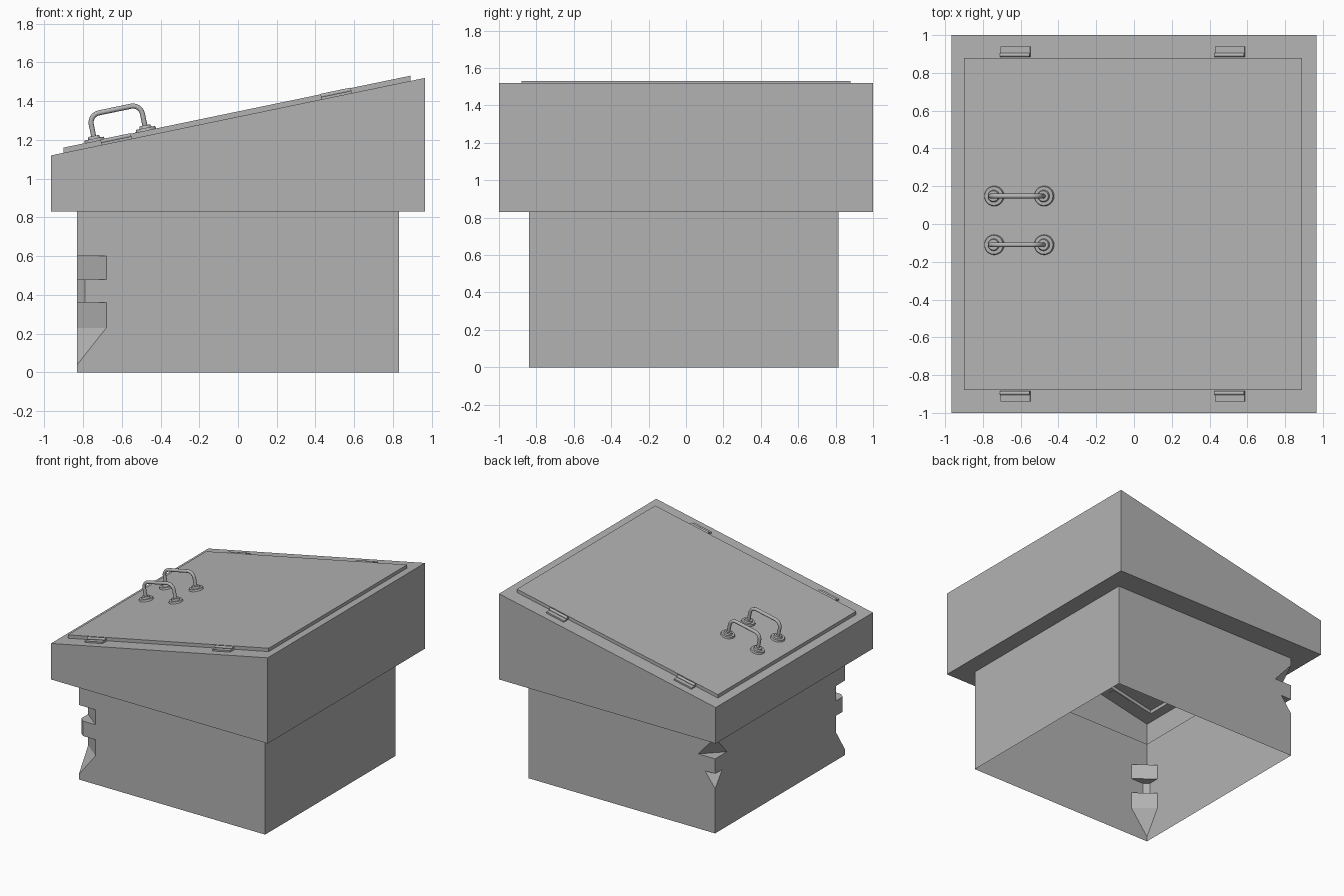
import bpy, bmesh, math
from mathutils import Matrix, Vector

cube = bpy.data.objects.get("Cube")
if cube:
    bpy.data.objects.remove(cube, do_unlink=True)

GREY = (0.45, 0.45, 0.45, 1)
metal = bpy.data.materials.new("plain_grey")
metal.use_nodes = True
metal.diffuse_color = GREY
metal.node_tree.nodes["Principled BSDF"].inputs["Base Color"].default_value = GREY

SLOPE = math.atan2(0.4, 1.93)
# Frame lying in the sloped roof: local z points away from it
ROOF = Matrix.Translation((0, 0, 1.32)) @ Matrix.Rotation(-SLOPE, 4, 'Y')


def finish(name, bm, smooth=False):
    mesh = bpy.data.meshes.new(name)
    bm.to_mesh(mesh)
    bm.free()
    ob = bpy.data.objects.new(name, mesh)
    bpy.context.collection.objects.link(ob)
    mesh.materials.append(metal)
    if smooth:
        bpy.ops.object.select_all(action='DESELECT')
        ob.select_set(True)
        bpy.context.view_layer.objects.active = ob
        bpy.ops.object.shade_smooth_by_angle(angle=math.radians(40))
    return ob


def skin(name, loops, cap=False):
    """Join equal-length loops of points, from the lowest to the highest."""
    bm = bmesh.new()
    rings = [[bm.verts.new(p) for p in loop] for loop in loops]
    for a, b in zip(rings, rings[1:]):
        for i in range(len(a)):
            j = (i + 1) % len(a)
            bm.faces.new((a[i], a[j], b[j], b[i]))
    if cap:
        bm.faces.new(rings[-1])
    bmesh.ops.remove_doubles(bm, verts=bm.verts, dist=0.0005)
    return finish(name, bm)


def rect(x0, x1, y0, y1, height):
    return [(x, y, height(x)) for x, y in ((x0, y0), (x1, y0), (x1, y1), (x0, y1))]


def roof_z(x, lift=0.0):
    return 1.32 + x * math.tan(SLOPE) + lift


# Lower box, open below, with two chipped corners on the low side
X, Y0, Y1, SEAM = 0.83, -0.84, 0.815, 0.83


def chipped(z, front, back):
    return [(-X, Y0 + front * 0.8, z), (-X + front, Y0, z), (X, Y0, z),
            (X, Y1, z), (-X + back, Y1, z), (-X, Y1 - back, z)]


chips = [(0, 0, 0), (0.04, 0, 0), (0.23, 0.15, 0), (0.36, 0.15, 0), (0.36, 0.04, 0),
         (0.48, 0.04, 0.09), (0.48, 0.15, 0), (0.6, 0.15, 0), (0.6, 0, 0.15),
         (0.77, 0, 0), (SEAM, 0, 0)]
skin("lower_box", [chipped(*c) for c in chips])

# Upper box: underside ledge, walls, and the sloped rim around the opening
LID = (-0.9, 0.89, -0.88, 0.88)
OUTER = (-0.965, 0.965, -1, 1)
skin("upper_box", [rect(-X, X, Y0, Y1, lambda x: SEAM),
                   rect(*OUTER, lambda x: SEAM),
                   rect(*OUTER, roof_z),
                   rect(*LID, roof_z)])

# Lid over the opening
skin("lid", [rect(*LID, roof_z), rect(*LID, lambda x: roof_z(x, 0.027))], cap=True)


def add_box(bm, centre, size):
    m = ROOF @ Matrix.Translation(centre) @ Matrix.Diagonal((*size, 1))
    bmesh.ops.create_cube(bm, size=1, matrix=m)


def add_cylinder(bm, centre, r0, r1, depth, turn=Matrix()):
    m = ROOF @ Matrix.Translation(centre) @ turn
    bmesh.ops.create_cone(bm, cap_ends=True, segments=20, radius1=r0, radius2=r1,
                          depth=depth, matrix=m)


# Hinges on both sides: a leaf on the rim and a barrel against the lid
for end, x in (("low", -0.64), ("high", 0.52)):
    for side, s in (("right", -1), ("left", 1)):
        bm = bmesh.new()
        add_box(bm, (x, s * 0.912, 0.004), (0.16, 0.055, 0.016))
        add_cylinder(bm, (x, s * 0.895, 0.018), 0.011, 0.011, 0.16,
                     Matrix.Rotation(math.pi / 2, 4, 'Y'))
        finish(f"hinge_{end}_{side}", bm, True)


# Handles: a bent round bar on two stepped flanges
def add_tube(bm, path, radius, sides=12):
    rings = []
    for i, p in enumerate(path):
        a, b = path[max(i - 1, 0)], path[min(i + 1, len(path) - 1)]
        t = (b - a).normalized()
        n = Vector((0, 1, 0))
        u = t.cross(n)
        rings.append([bm.verts.new(ROOF @ (p + radius * (math.cos(k) * u + math.sin(k) * n)))
                      for k in (2 * math.pi * j / sides for j in range(sides))])
    for a, b in zip(rings, rings[1:]):
        for i in range(sides):
            j = (i + 1) % sides
            bm.faces.new((a[i], a[j], b[j], b[i]))


FEET, TOP, BEND = (-0.75, -0.48), 0.165, 0.05
for side, y in (("right", -0.11), ("left", 0.148)):
    bm = bmesh.new()
    path = [Vector((FEET[0], y, 0.03))]
    for cx, start in ((FEET[0] + BEND, math.pi), (FEET[1] - BEND, math.pi / 2)):
        for k in range(7):
            a = start - k * math.pi / 12
            path.append(Vector((cx + BEND * math.cos(a), y, TOP - BEND + BEND * math.sin(a))))
    path.append(Vector((FEET[1], y, 0.03)))
    add_tube(bm, path, 0.013)
    for x in FEET:
        add_cylinder(bm, (x, y, 0.033), 0.054, 0.05, 0.014)
        add_cylinder(bm, (x, y, 0.046), 0.033, 0.028, 0.016)
    bmesh.ops.recalc_face_normals(bm, faces=bm.faces)
    finish(f"handle_{side}", bm, True)
